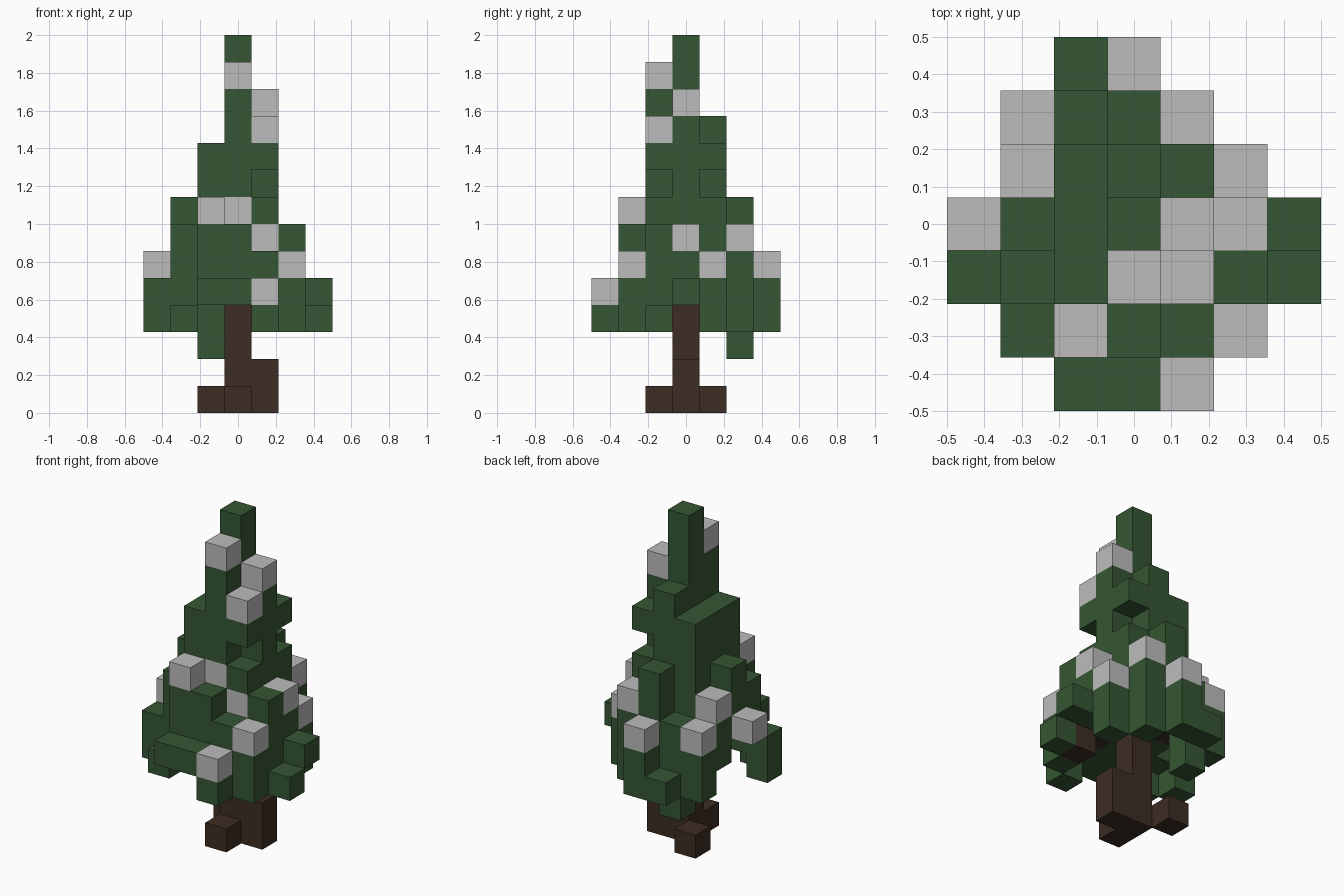
import bpy
import bmesh
from mathutils import Vector

cube = bpy.data.objects.get("Cube")
if cube:
    bpy.data.objects.remove(cube, do_unlink=True)

UNIT = 2 / 14

# Plan of the crown, back row first, left column first. Letters are layers
# counted up from a; a capital means the column ends in a snow block.
TOPS = ["..dF...",
        ".FfhG..",
        ".GjkjF.",
        "FhjnLGe",
        "egjMKgd",
        ".dHgfF.",
        "..eeE.."]
BOTTOMS = ["..dd...",
           ".dced..",
           ".eeeed.",
           "ffeeeee",
           "deeeedd",
           ".deeed.",
           "..eed.."]


def layer(letter):
    return ord(letter.lower()) - ord("a")


blocks = {}

# Crown columns with their snow caps
for row, (tops, bottoms) in enumerate(zip(TOPS, BOTTOMS)):
    for col, (top, bottom) in enumerate(zip(tops, bottoms)):
        if top == ".":
            continue
        x, y = col - 3, 3 - row
        for z in range(layer(bottom), layer(top) + 1):
            blocks[x, y, z] = "foliage"
        if top.isupper():
            blocks[x, y, layer(top)] = "snow"

# Notches under the upper tier, and snow caught on the front
for y in (-1, 1):
    del blocks[1, y, layer("i")]
blocks[0, -1, layer("h")] = "snow"
blocks[1, -1, layer("g")] = "snow"

# Trunk, roots and branches
for z in range(5):
    blocks[0, 0, z] = "trunk"
for spot in [(1, 0, 0), (1, 0, 1), (0, -1, 0), (-1, 1, 0),
             (1, -1, 4), (-1, 1, 4), (2, -1, 3)]:
    blocks[spot] = "trunk"


def make_material(name, color):
    mat = bpy.data.materials.new(name)
    mat.use_nodes = True
    mat.diffuse_color = color
    mat.node_tree.nodes["Principled BSDF"].inputs["Base Color"].default_value = color
    return mat


def build_part(part, material):
    """Mesh the outer faces of all blocks of one part."""
    bm = bmesh.new()
    for spot, kind in blocks.items():
        if kind != part:
            continue
        for axis in range(3):
            for sign in (-1, 1):
                out = Vector((0, 0, 0))
                out[axis] = sign
                neighbour = tuple(int(a + b) for a, b in zip(spot, out))
                if neighbour in blocks:
                    continue
                u = Vector((0, 0, 0))
                u[(axis + 1) % 3] = 1
                v = out.cross(u)
                centre = Vector(spot) + Vector((0, 0, 0.5)) + out / 2
                corners = [(-u - v), (u - v), (u + v), (v - u)]
                bm.faces.new([bm.verts.new((centre + c / 2) * UNIT) for c in corners])
    bmesh.ops.remove_doubles(bm, verts=bm.verts, dist=UNIT / 100)
    mesh = bpy.data.meshes.new(part)
    bm.to_mesh(mesh)
    bm.free()
    mesh.materials.append(material)
    obj = bpy.data.objects.new(part, mesh)
    bpy.context.collection.objects.link(obj)


build_part("foliage", make_material("pine green", (0.036, 0.093, 0.033, 1)))
build_part("snow", make_material("snow grey", (0.5, 0.505, 0.5, 1)))
build_part("trunk", make_material("bark brown", (0.045, 0.026, 0.017, 1)))
